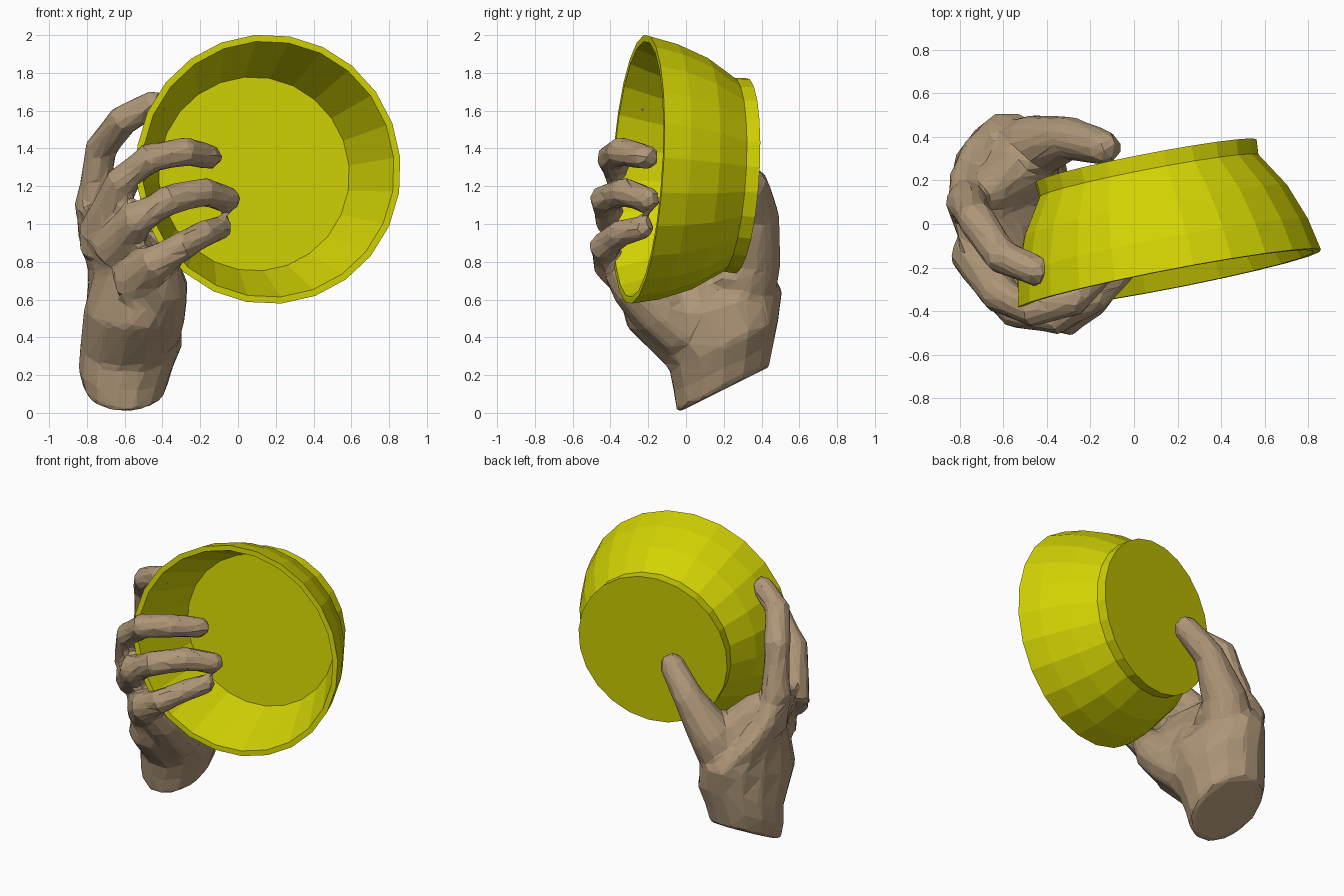
import bpy, bmesh, math
from mathutils import Vector, Matrix

cube = bpy.data.objects.get("Cube")
if cube:
    bpy.data.objects.remove(cube)


def material(name, rgb):
    m = bpy.data.materials.new(name)
    m.use_nodes = True
    m.diffuse_color = (*rgb, 1)
    m.node_tree.nodes["Principled BSDF"].inputs["Base Color"].default_value = (*rgb, 1)
    return m


def make_object(name, bm, mat):
    bmesh.ops.recalc_face_normals(bm, faces=bm.faces)
    mesh = bpy.data.meshes.new(name)
    bm.to_mesh(mesh)
    bm.free()
    mesh.materials.append(mat)
    ob = bpy.data.objects.new(name, mesh)
    bpy.context.collection.objects.link(ob)
    return ob


def loft(bm, rings):
    """Skin a list of point rings and cap both ends."""
    loops = [[bm.verts.new(p) for p in ring] for ring in rings]
    n = len(loops[0])
    for a, b in zip(loops, loops[1:]):
        for i in range(n):
            j = (i + 1) % n
            bm.faces.new((a[i], a[j], b[j], b[i]))
    bm.faces.new(loops[0][::-1])
    bm.faces.new(loops[-1])


def oval(centre, u, v, n):
    angles = [2 * math.pi * i / n for i in range(n)]
    return [centre + u * math.cos(a) + v * math.sin(a) for a in angles]


def digit(bm, points, radii):
    """Tapered finger along a path, with a rounded tip."""
    pts = [Vector(p) for p in points]
    rad = list(radii)
    tip = (pts[-1] - pts[-2]).normalized()
    end, r = pts[-1], rad[-1]
    for along, shrink in ((0.5, 0.85), (0.85, 0.5)):
        pts.append(end + tip * r * along)
        rad.append(r * shrink)
    rings = []
    for i, p in enumerate(pts):
        t = (pts[min(i + 1, len(pts) - 1)] - pts[max(i - 1, 0)]).normalized()
        u = t.cross(Vector((0.3, 0.3, 1))).normalized()
        rings.append(oval(p, u * rad[i], t.cross(u) * rad[i], 10))
    loft(bm, rings)


yellow = material("yellow glaze", (0.65, 0.65, 0.001))
skin = material("skin", (0.43, 0.31, 0.19))

# Bowl: turned profile (radius, depth from rim), outer wall then inner wall
axis = Vector((-0.189, 0.98, -0.062)).normalized()
side = Vector((1, 0.193, 0)).normalized()
up = side.cross(axis).normalized()
rim_centre = Vector((0.16, -0.255, 1.29))
profile = [(0.515, 0.40), (0.68, 0.0), (0.715, 0.0), (0.683, 0.15),
           (0.619, 0.32), (0.515, 0.485), (0.52, 0.556)]
turn = Matrix.Rotation(math.radians(-5), 3, axis)
bm = bmesh.new()
loft(bm, [oval(rim_centre + axis * d, turn @ side * r, turn @ up * r, 24)
          for r, d in profile])
make_object("bowl", bm, yellow)

# Hand: palm sections as centre, half width in x, half depth vector
bm = bmesh.new()
palm = [((-0.60, 0.195, 0.12), 0.22, (0, 0.25, 0.125)),
        ((-0.595, 0.20, 0.24), 0.25, (0, 0.27, 0.135)),
        ((-0.565, 0.20, 0.36), 0.27, (0, 0.295, 0.13)),
        ((-0.555, 0.10, 0.55), 0.26, (-0.03, 0.42, 0.10)),
        ((-0.575, 0.02, 0.76), 0.18, (-0.14, 0.41, 0.03)),
        ((-0.67, -0.01, 0.95), 0.14, (-0.12, 0.30, 0)),
        ((-0.76, 0.03, 1.08), 0.08, (-0.02, 0.17, 0))]
loft(bm, [oval(Vector(c), Vector((w, 0, 0)), Vector(v), 14)
          for c, w, v in palm])

# Fleshy pads: heel below the little finger, web between thumb and index
digit(bm, [(-0.46, 0.0, 0.42), (-0.43, -0.14, 0.55), (-0.40, -0.27, 0.68),
           (-0.41, -0.36, 0.79)], [0.16, 0.16, 0.14, 0.10])
digit(bm, [(-0.50, 0.26, 0.66), (-0.54, 0.24, 0.82), (-0.66, 0.15, 0.99)],
      [0.18, 0.15, 0.10])

# Index, middle, ring and little fingers, then the thumb
digit(bm, [(-0.72, 0.10, 0.85), (-0.77, 0.10, 1.1), (-0.725, 0.02, 1.4),
           (-0.61, -0.15, 1.55), (-0.45, -0.215, 1.635)],
      [0.12, 0.10, 0.09, 0.085, 0.075])
digit(bm, [(-0.74, -0.12, 0.93), (-0.61, -0.33, 1.23), (-0.47, -0.395, 1.35),
           (-0.28, -0.35, 1.385), (-0.15, -0.21, 1.355)],
      [0.12, 0.092, 0.085, 0.08, 0.07])
digit(bm, [(-0.67, -0.19, 0.85), (-0.53, -0.40, 1.03), (-0.36, -0.43, 1.13),
           (-0.18, -0.33, 1.17), (-0.05, -0.20, 1.13)],
      [0.13, 0.095, 0.085, 0.08, 0.07])
digit(bm, [(-0.54, -0.22, 0.68), (-0.43, -0.41, 0.80), (-0.30, -0.435, 0.88),
           (-0.18, -0.35, 0.95), (-0.09, -0.23, 0.98)],
      [0.15, 0.10, 0.085, 0.075, 0.065])
digit(bm, [(-0.58, 0.26, 0.55), (-0.45, 0.36, 0.82), (-0.29, 0.395, 1.06),
           (-0.14, 0.35, 1.22)],
      [0.20, 0.15, 0.10, 0.085])
hand = make_object("hand", bm, skin)

# Fuse the parts into one skin, soften the webs and reduce to flat facets
fuse = hand.modifiers.new("fuse", 'REMESH')
fuse.mode = 'VOXEL'
fuse.voxel_size = 0.022
soften = hand.modifiers.new("soften", 'SMOOTH')
soften.iterations = 6
facet = hand.modifiers.new("facet", 'DECIMATE')
facet.ratio = 0.07
